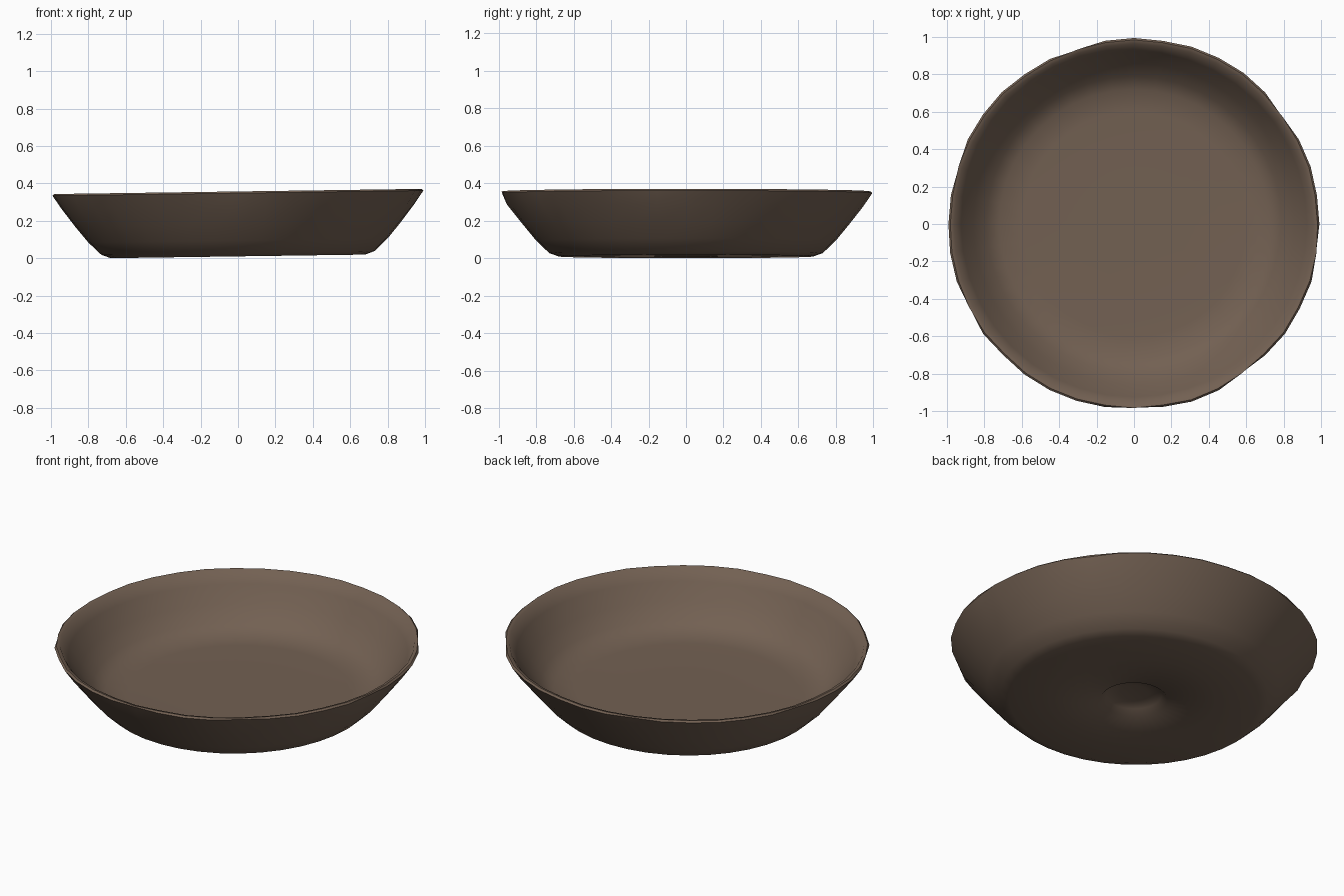
import bpy, bmesh, math, random

old = bpy.data.objects.get("Cube")
if old:
    bpy.data.objects.remove(old)
random.seed(4)

clay = bpy.data.materials.new("brown_clay")
clay.use_nodes = True
colour = (0.17, 0.118, 0.085, 1)
clay.diffuse_color = colour
clay.node_tree.nodes["Principled BSDF"].inputs["Base Color"].default_value = colour

SEGMENTS = 40
# Radius and height, from the dimple under the base, up the wall and back to the inner floor
PROFILE = [(0.08, 0.043), (0.15, 0.03), (0.18, 0.0), (0.45, 0.0), (0.68, 0.0),
           (0.73, 0.018), (0.80, 0.085), (0.87, 0.17), (0.945, 0.265), (0.995, 0.338),
           (0.985, 0.347), (0.965, 0.342), (0.925, 0.28), (0.86, 0.19),
           (0.79, 0.11), (0.72, 0.067), (0.60, 0.06), (0.30, 0.058)]
CHIP_RING, RIM_RING = 8, 9
CHIPS = (-94, -57, -8, 40, 110, 165, 205)   # worn dents below the rim, in degrees


def near_chip(angle):
    return any(abs((math.degrees(angle) - c + 180) % 360 - 180) < 5 for c in CHIPS)


# Lathe the bowl, with a slight hand-made wobble and lean
bm = bmesh.new()
rings = []
wobble = [random.uniform(-0.006, 0.004) for _ in range(SEGMENTS)]
for k, (radius, height) in enumerate(PROFILE):
    ring = []
    for i in range(SEGMENTS):
        a = math.tau * i / SEGMENTS
        r, z = radius, height
        if CHIP_RING <= k <= RIM_RING + 2:
            r += wobble[i]
        if k == CHIP_RING and near_chip(a):
            r += 0.012
            z += 0.012
        if k == RIM_RING and near_chip(a):
            r -= 0.012
        x, y = r * math.cos(a), r * math.sin(a)
        ring.append(bm.verts.new((x, y, z + 0.01 + 0.014 * x)))
    rings.append(ring)
for lower, upper in zip(rings, rings[1:]):
    for i in range(SEGMENTS):
        j = (i + 1) % SEGMENTS
        bm.faces.new((lower[i], lower[j], upper[j], upper[i]))

# Close the dimple and the inner floor
bm.faces.new(rings[0][::-1])
bm.faces.new(rings[-1])
bmesh.ops.recalc_face_normals(bm, faces=bm.faces)

mesh = bpy.data.meshes.new("bowl")
bm.to_mesh(mesh)
bm.free()
mesh.materials.append(clay)
bowl = bpy.data.objects.new("bowl", mesh)
bpy.context.collection.objects.link(bowl)
bpy.context.view_layer.objects.active = bowl
bowl.select_set(True)
bpy.ops.object.shade_smooth_by_angle(angle=math.radians(50))
